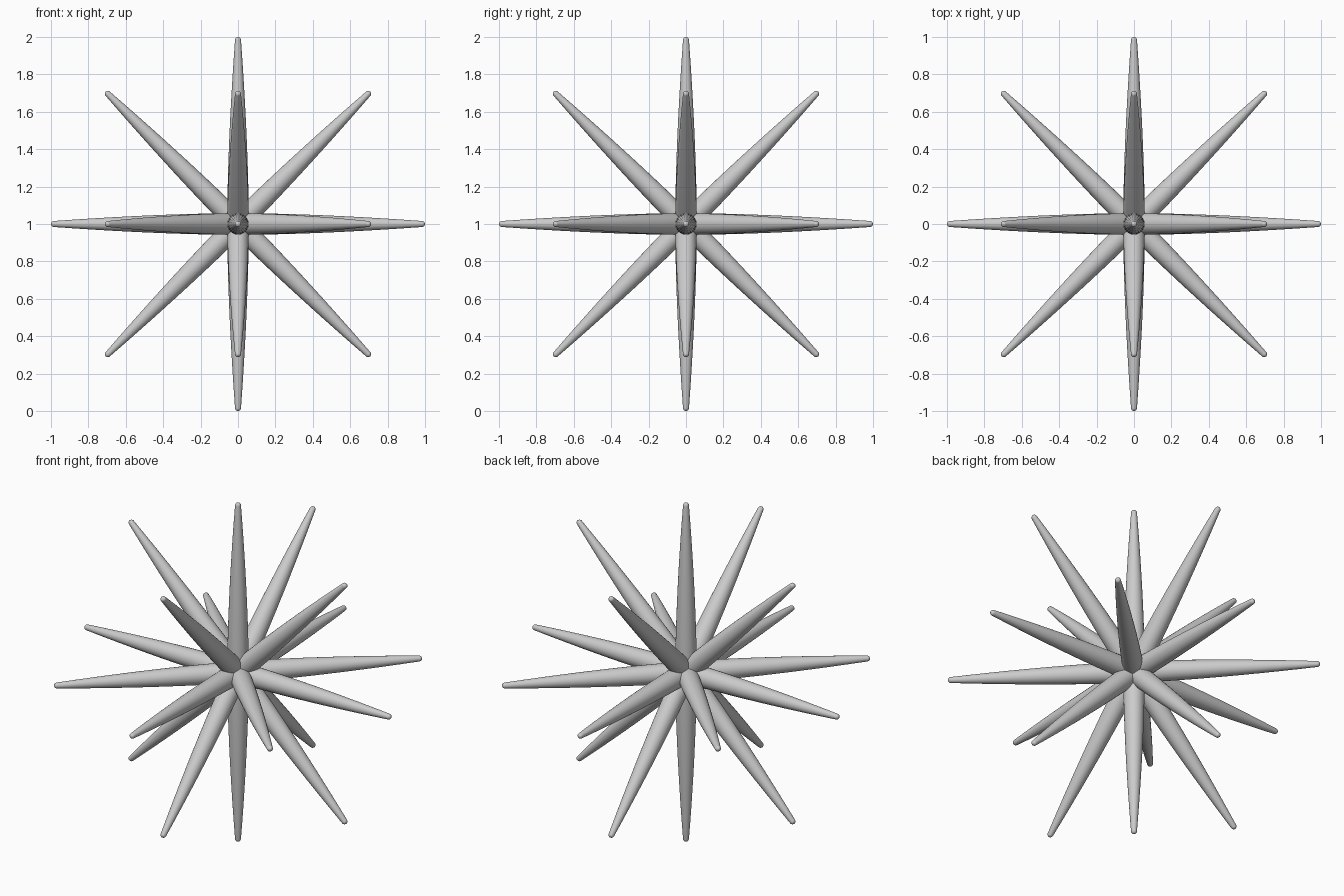
import bpy, bmesh, math
from mathutils import Vector

if "Cube" in bpy.data.objects:
    bpy.data.objects.remove(bpy.data.objects["Cube"])

CENTRE = Vector((0, 0, 1))
SIDES = 24

grey = bpy.data.materials.new("light grey")
grey.diffuse_color = (0.6, 0.6, 0.6, 1)
grey.use_nodes = True
grey.node_tree.nodes["Principled BSDF"].inputs["Base Color"].default_value = grey.diffuse_color


# Half profile of a spike: gently bulging taper ending in a small rounded tip
def spike_profile():
    tip = 0.016
    pts = []
    for i in range(11):
        t = i / 10
        pts.append((0.058 - (0.058 - tip) * t ** 1.7, t * (1 - tip)))
    for i in range(1, 5):
        a = math.pi / 2 * i / 5
        pts.append((tip * math.cos(a), 1 - tip + tip * math.sin(a)))
    return pts


# Double-ended rod running through the centre: two opposite spikes
def make_spike_pair(name, direction):
    half = spike_profile()
    prof = [(r, -z) for r, z in reversed(half[1:])] + half
    bm = bmesh.new()
    rings = []
    for r, z in prof:
        rings.append([bm.verts.new((r * math.cos(2 * math.pi * k / SIDES),
                                    r * math.sin(2 * math.pi * k / SIDES), z))
                      for k in range(SIDES)])
    for a, b in zip(rings, rings[1:]):
        for k in range(SIDES):
            n = (k + 1) % SIDES
            bm.faces.new((a[k], a[n], b[n], b[k]))
    for ring, z in ((rings[0], -1), (rings[-1], 1)):
        apex = bm.verts.new((0, 0, z))
        for k in range(SIDES):
            bm.faces.new((ring[k], ring[(k + 1) % SIDES], apex))
    bmesh.ops.recalc_face_normals(bm, faces=bm.faces)
    for f in bm.faces:
        f.smooth = True
    mesh = bpy.data.meshes.new(name)
    bm.to_mesh(mesh)
    bm.free()
    mesh.materials.append(grey)
    ob = bpy.data.objects.new(name, mesh)
    ob.location = CENTRE
    ob.rotation_euler = Vector(direction).to_track_quat('Z', 'Y').to_euler()
    bpy.context.collection.objects.link(ob)


# Three straight pairs along the axes, six diagonal pairs between them
for axis in range(3):
    d = [0, 0, 0]
    d[axis] = 1
    make_spike_pair("axis_spikes_" + "xyz"[axis], d)
    for sign in (1, -1):
        d = [0, 0, 0]
        d[axis] = 1
        d[(axis + 1) % 3] = sign
        make_spike_pair("diagonal_spikes_%s_%s" % ("xyz"[axis], "a" if sign > 0 else "b"), d)
